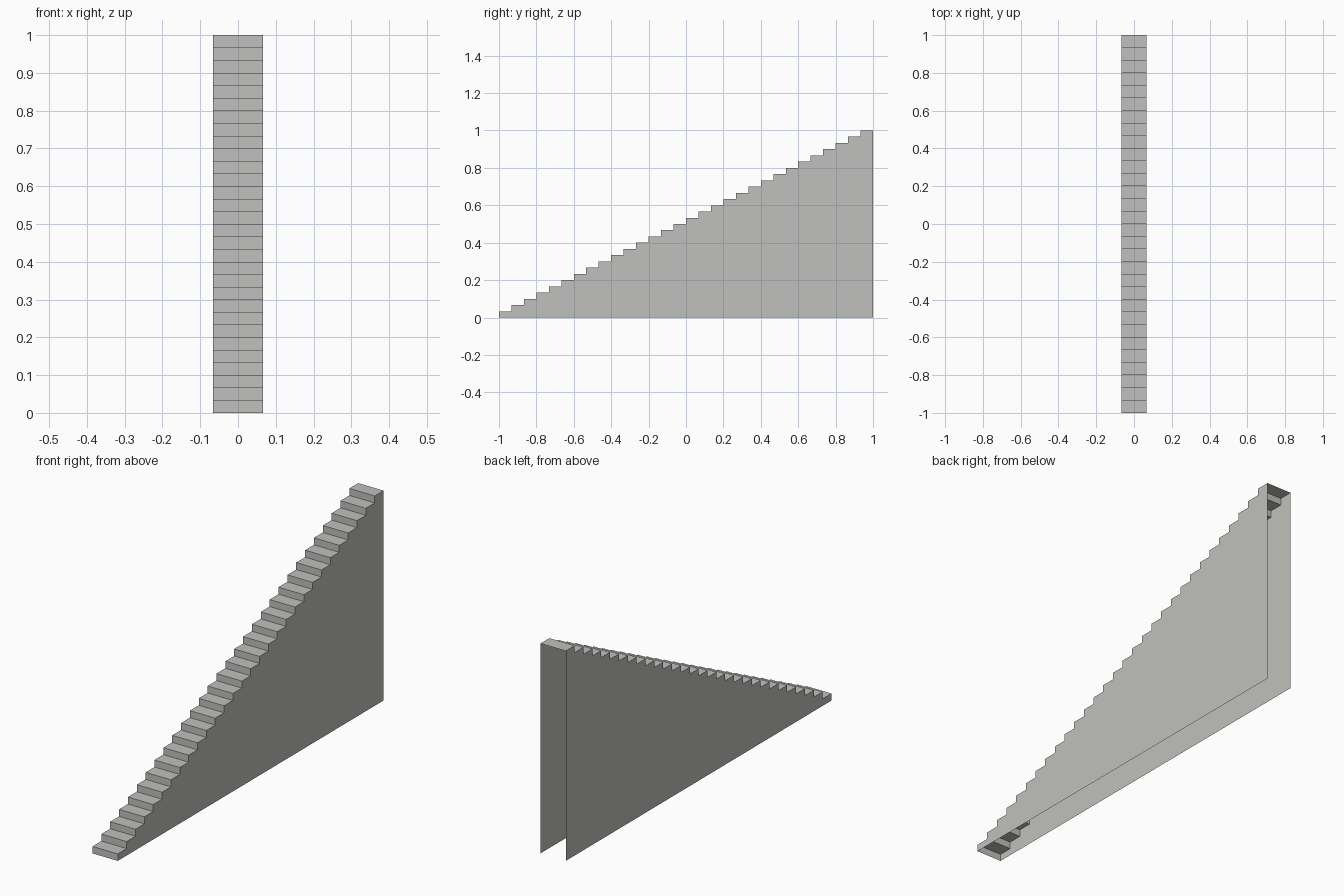
import bpy

if "Cube" in bpy.data.objects:
    bpy.data.objects.remove(bpy.data.objects["Cube"])

STEPS = 30
HALF_W = 1 / 15
RUN = 2 / STEPS
RISE = 1 / STEPS

grey = bpy.data.materials.new("light grey")
grey.diffuse_color = (0.53, 0.53, 0.51, 1)
grey.use_nodes = True
grey.node_tree.nodes["Principled BSDF"].inputs["Base Color"].default_value = grey.diffuse_color


def add_part(name, verts, faces):
    mesh = bpy.data.meshes.new(name)
    mesh.from_pydata(verts, [], faces)
    mesh.materials.append(grey)
    obj = bpy.data.objects.new(name, mesh)
    bpy.context.collection.objects.link(obj)
    return obj


# Stepped profile in (y, z), from the bottom front to the top back
profile = [(-1, 0)]
for i in range(STEPS):
    y, z = -1 + i * RUN, (i + 1) * RISE
    profile += [(y, z), (y + RUN, z)]
n = len(profile)

# Treads and risers: one folded sheet, open underneath and at the back
verts = [(-HALF_W, y, z) for y, z in profile] + [(HALF_W, y, z) for y, z in profile]
faces = [(i, n + i, n + i + 1, i + 1) for i in range(n - 1)]
add_part("treads_and_risers", verts, faces)

# Thin side walls filling the profile down to the ground
outline = profile + [(1, 0)]
for name, x in (("left_wall", -HALF_W), ("right_wall", HALF_W)):
    order = list(range(len(outline)))
    if x > 0:
        order.reverse()
    add_part(name, [(x, y, z) for y, z in outline], [order])
